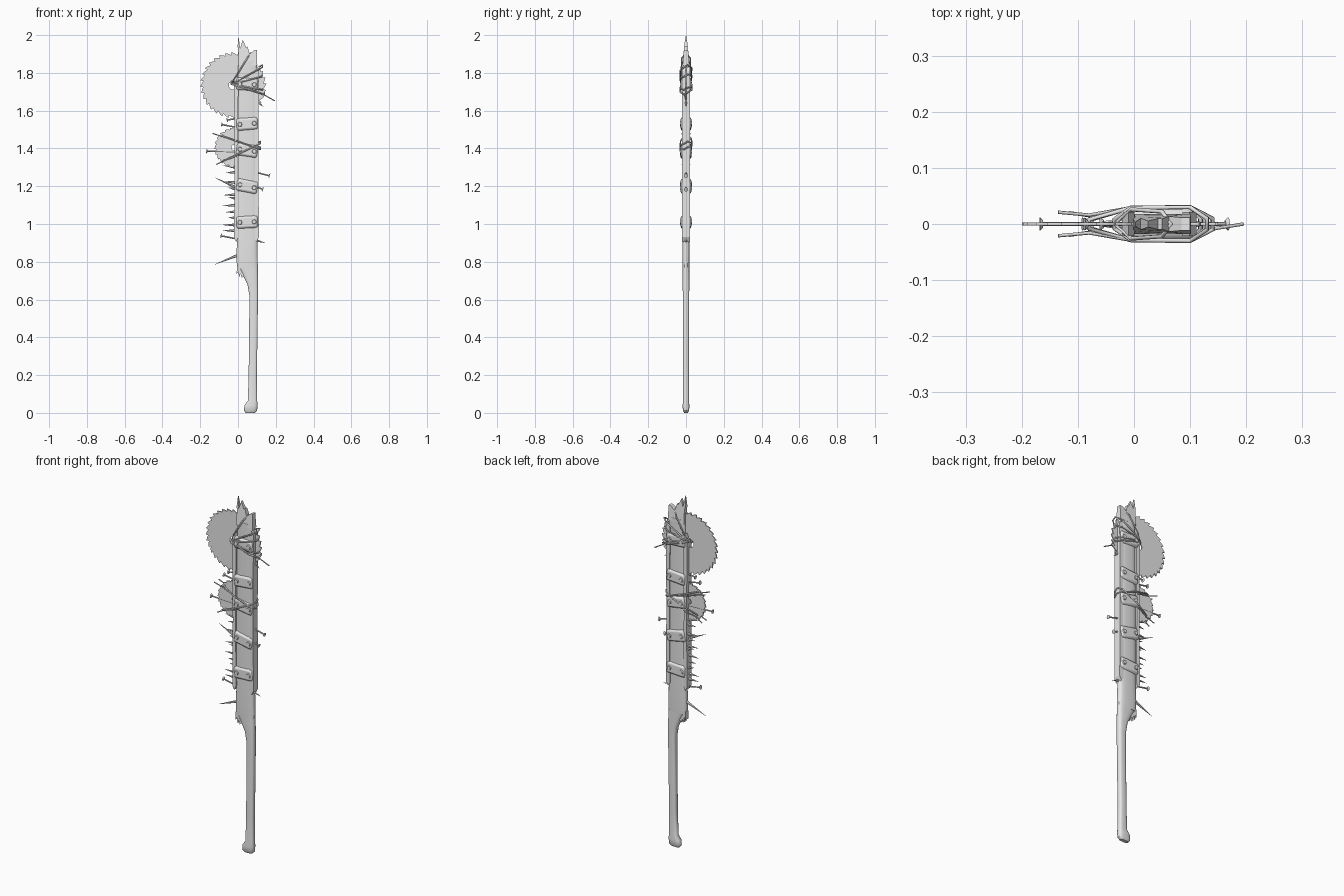
import bpy, bmesh, math, random
from mathutils import Vector, Matrix

random.seed(4)
cube = bpy.data.objects.get("Cube")
if cube:
    bpy.data.objects.remove(cube, do_unlink=True)

grey = bpy.data.materials.new("plain grey")
grey.use_nodes = True
grey.diffuse_color = (0.8, 0.8, 0.8, 1)
grey.node_tree.nodes["Principled BSDF"].inputs["Base Color"].default_value = (0.8, 0.8, 0.8, 1)


def finish(name, bm, smooth=True, bevel=0):
    bmesh.ops.recalc_face_normals(bm, faces=bm.faces)
    mesh = bpy.data.meshes.new(name)
    bm.to_mesh(mesh)
    bm.free()
    mesh.materials.append(grey)
    ob = bpy.data.objects.new(name, mesh)
    bpy.context.collection.objects.link(ob)
    if bevel:
        mod = ob.modifiers.new("soft edges", "BEVEL")
        mod.width, mod.segments = bevel, 2
    if smooth:
        bpy.ops.object.select_all(action="DESELECT")
        ob.select_set(True)
        bpy.context.view_layer.objects.active = ob
        bpy.ops.object.shade_smooth_by_angle(angle=math.radians(40))
    return ob


def loft(name, rows, sides=16):
    """Rounded sections from rows of z, left x, right x, half depth."""
    bm = bmesh.new()
    rings = []
    for z, x0, x1, d in rows:
        ring = []
        for i in range(sides):
            a = 2 * math.pi * (i + 0.5) / sides
            c, s = math.cos(a), math.sin(a)
            x = (x0 + x1) / 2 + (x1 - x0) / 2 * math.copysign(abs(c) ** 0.6, c)
            ring.append(bm.verts.new((x, d * math.copysign(abs(s) ** 0.6, s), z)))
        rings.append(ring)
    for a, b in zip(rings, rings[1:]):
        for i in range(sides):
            j = (i + 1) % sides
            bm.faces.new((a[i], a[j], b[j], b[i]))
    bm.faces.new(rings[0])
    bm.faces.new(rings[-1])
    return finish(name, bm)


def plate(name, outline, depth_at):
    """Front outline given depth by a rule on height."""
    bm = bmesh.new()
    sides = [[bm.verts.new((x, s * depth_at(z), z)) for x, z in outline] for s in (-1, 1)]
    n = len(outline)
    for i in range(n):
        j = (i + 1) % n
        bm.faces.new((sides[0][i], sides[0][j], sides[1][j], sides[1][i]))
    for side in sides:
        bm.faces.new(side)
    return finish(name, bm, False)


def saw(name, centre, radius, teeth, hole, half=0.003):
    """Toothed disc with a round hole."""
    bm = bmesh.new()
    loops = []
    n = teeth * 3
    for y in (-half, half):
        outer, inner = [], []
        for i in range(n):
            a = 2 * math.pi * (i + (0.7 if i % 3 == 0 else 0)) / n
            r = radius * (1, 0.91, 0.95)[i % 3]
            for ring, rad in ((outer, r), (inner, hole)):
                ring.append(bm.verts.new((centre[0] + rad * math.cos(a), y, centre[1] + rad * math.sin(a))))
        loops.append((outer, inner))
    (fo, fi), (bo, bi) = loops
    for i in range(n):
        j = (i + 1) % n
        for a, b in ((fo, fi), (fi, bi), (bi, bo), (bo, fo)):
            bm.faces.new((a[i], a[j], b[j], b[i]))
    return finish(name, bm, False)


def cone(bm, a, b, r0, r1, sides=8):
    a, b = Vector(a), Vector(b)
    turn = (b - a).to_track_quat("Z", "Y").to_matrix().to_4x4()
    bmesh.ops.create_cone(bm, cap_ends=True, segments=sides, radius1=r0, radius2=r1,
                          depth=(b - a).length, matrix=Matrix.Translation((a + b) / 2) @ turn)


def wire(name, points, radius=0.004, closed=False):
    curve = bpy.data.curves.new(name, "CURVE")
    curve.dimensions = "3D"
    curve.bevel_depth, curve.bevel_resolution = radius, 1
    curve.use_fill_caps = True
    spline = curve.splines.new("POLY")
    spline.points.add(len(points) - 1)
    for p, co in zip(spline.points, points):
        p.co = (*co, 1)
    spline.use_cyclic_u = closed
    curve.materials.append(grey)
    bpy.context.collection.objects.link(bpy.data.objects.new(name, curve))


# Handle with its knob, and the long wooden blade
loft("handle", [(0, 0.04, 0.09, 0.010), (0.012, 0.031, 0.102, 0.017), (0.04, 0.034, 0.103, 0.018),
                (0.065, 0.052, 0.102, 0.016), (0.2, 0.056, 0.100, 0.016), (0.45, 0.059, 0.104, 0.016),
                (0.62, 0.060, 0.106, 0.017), (0.68, 0.050, 0.106, 0.018), (0.73, 0.025, 0.106, 0.018),
                (0.77, 0.002, 0.106, 0.018)])
loft("blade_board", [(0.765, -0.006, 0.106, 0.018), (0.83, -0.009, 0.104, 0.020), (0.93, -0.005, 0.103, 0.019),
                     (1.4, -0.004, 0.102, 0.019), (1.86, 0, 0.102, 0.018)])
plate("broken_tip", [(0, 1.84), (0.002, 1.91), (-0.002, 1.94), (0.002, 1.995), (0.012, 1.93), (0.025, 1.975),
                     (0.043, 1.935), (0.05, 1.94), (0.062, 1.90), (0.085, 1.92), (0.1, 1.922), (0.102, 1.84)],
      lambda z: 0.018 - max(0, z - 1.86) * 0.11)
plate("lower_splinters", [(-0.006, 0.78), (-0.007, 0.735), (0.002, 0.748), (0.006, 0.718), (0.013, 0.737),
                          (0.02, 0.715), (0.03, 0.725), (0.04, 0.78)], lambda z: 0.013)

# Reinforcing rails down both edges
for name, x0, x1, top in (("left_rail", 0.086, 0.111, 1.83), ("right_rail", -0.021, 0.002, 1.79)):
    m = (x0 + x1) / 2
    plate(name, [(x0, 0.925), (m, 0.905), (x1, 0.93), (x1 - 0.003, 1.35), (x1, top - 0.02),
                 (m, top), (x0, top - 0.03), (x0 + 0.003, 1.3)], lambda z: 0.021)

# Saw discs
saw("large_saw", (-0.025, 1.735), 0.175, 32, 0.024)
saw("small_saw", (-0.02, 1.405), 0.106, 22, 0.015)

# Straps with rivets on both faces
for z, tilt in ((1.74, -0.05), (1.53, 0.08), (1.39, -0.15), (1.20, -0.2), (1.01, 0.05)):
    place = Matrix.Translation((0.048, 0, z)) @ Matrix.Rotation(-tilt, 4, "Y")
    bm = bmesh.new()
    bmesh.ops.create_cube(bm, size=1, matrix=place @ Matrix.Diagonal((0.116, 0.056, 0.066, 1)))
    finish("strap", bm, bevel=0.012)
    bm = bmesh.new()
    for x in (-0.038, 0.038):
        for s in (-1, 1):
            cone(bm, place @ Vector((x, s * 0.026, 0)), place @ Vector((x, s * 0.033, 0)), 0.013, 0.010, 10)
    finish("strap_rivets", bm)


# Wire loops holding the saws
def wrap(name, x0, z0, x1, z1):
    def at(x, y):
        return x, y, z0 + (z1 - z0) * (x - x0) / (x1 - x0)
    front = [at(x0, -0.008), at(-0.005, -0.029), at(0.10, -0.030), at(x1, -0.010)]
    wire(name, front + [(x, -y, z + 0.012) for x, y, z in reversed(front)], closed=True)


for x1, z1 in ((0.13, 1.83), (0.14, 1.685), (0.125, 1.78), (0.13, 1.71)):
    wrap("large_saw_wire", -0.035, 1.74, x1, z1)
wire("tip_wire", [(-0.035, 0, 1.74), (-0.005, -0.026, 1.79), (0.05, -0.022, 1.88), (0.066, 0, 1.905),
                  (0.05, 0.022, 1.88), (-0.005, 0.026, 1.79)], closed=True)
wire("loose_wire_end", [(0.10, -0.026, 1.70), (0.145, -0.008, 1.68), (0.195, 0, 1.652)], 0.003)
wrap("small_saw_wire", -0.08, 1.465, 0.118, 1.395)
wrap("small_saw_wire", -0.075, 1.335, 0.118, 1.425)
for s in (-1, 1):
    wire("loose_wire_end", [(-0.005, s * 0.029, 1.44), (-0.08, s * 0.016, 1.462), (-0.135, s * 0.021, 1.48)], 0.003)
    wire("loose_wire_end", [(-0.005, s * 0.029, 1.36), (-0.075, s * 0.014, 1.335), (-0.115, s * 0.020, 1.315)], 0.003)

# Nails with flat heads
for a, b in (((0.0, 1.51), (-0.088, 1.527)), ((0.0, 1.38), (-0.168, 1.386)), ((0.0, 0.92), (-0.092, 0.938)),
             ((0.09, 1.275), (0.168, 1.255)), ((0.09, 1.2), (0.133, 1.183)), ((0.0, 1.56), (-0.06, 1.55))):
    bm = bmesh.new()
    start, head = Vector((a[0], 0, a[1])), Vector((b[0], 0, b[1]))
    way = (head - start).normalized()
    cone(bm, start, head, 0.004, 0.004)
    cone(bm, head - way * 0.006, head, 0.007, 0.012)
    finish("nail", bm)

# Long spikes and a row of short thorns
for a, b in (((0.0, 0.835), (-0.125, 0.785)), ((-0.005, 1.19), (-0.125, 1.247)), ((0.09, 0.915), (0.143, 0.90)),
             ((0.1, 1.65), (0.135, 1.62))):
    bm = bmesh.new()
    cone(bm, (a[0], 0, a[1]), (b[0], 0, b[1]), 0.008, 0.0005, 6)
    finish("long_spike", bm)
for z in (0.965, 0.995, 1.03, 1.065, 1.10, 1.135, 1.155, 1.185, 1.22, 1.275, 1.30):
    bm = bmesh.new()
    cone(bm, (-0.01, random.uniform(-0.006, 0.006), z),
         (random.uniform(-0.085, -0.045), 0, z + random.uniform(-0.008, 0.012)), 0.009, 0.0005, 6)
    finish("short_thorn", bm)
